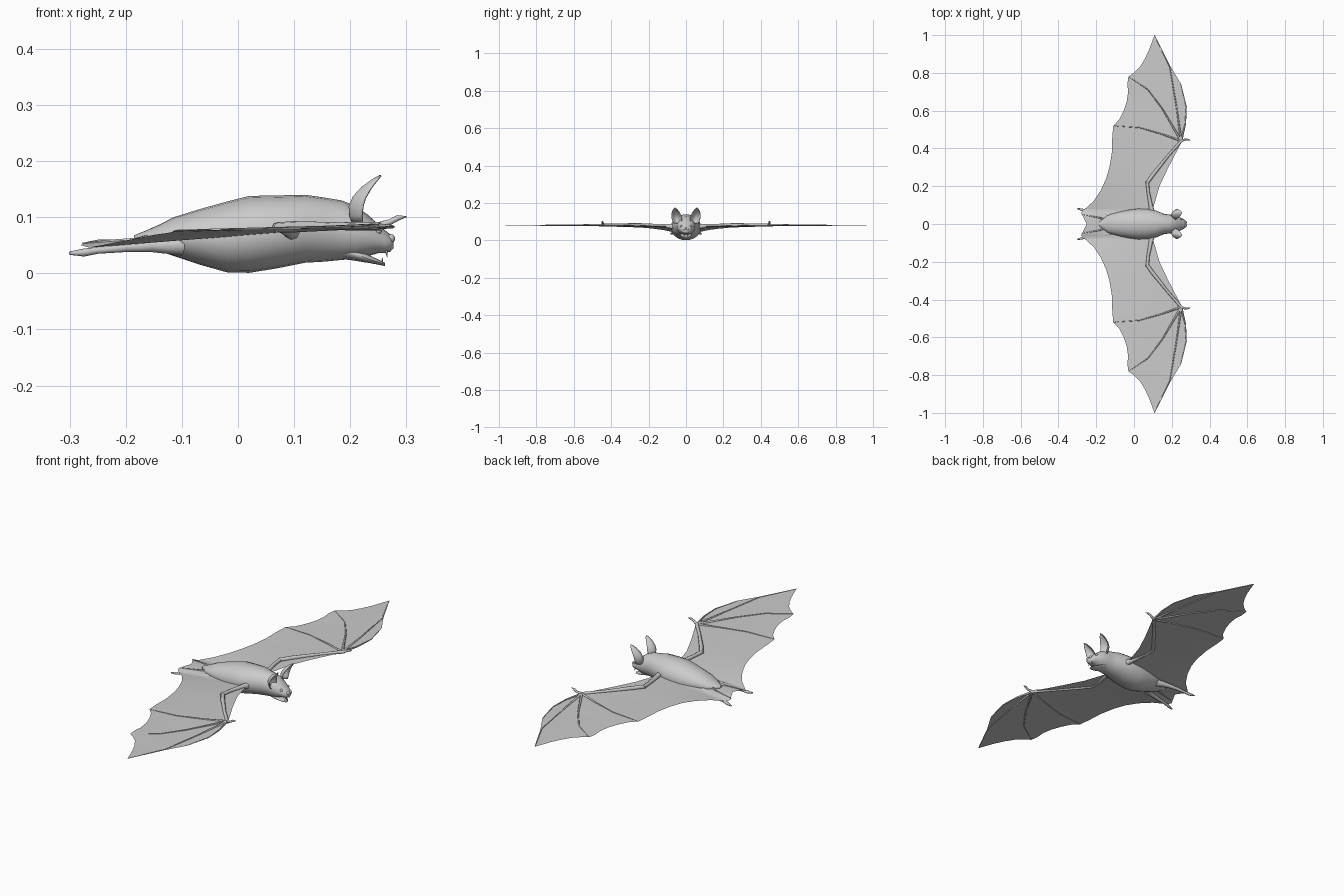
import bpy, bmesh, math
from mathutils import Vector

grey = bpy.data.materials.new("soft grey")
grey.diffuse_color = (0.6, 0.6, 0.6, 1)


def finish(name, bm, angle=60):
    mesh = bpy.data.meshes.new(name)
    bm.to_mesh(mesh)
    bm.free()
    ob = bpy.data.objects.new(name, mesh)
    bpy.context.collection.objects.link(ob)
    mesh.materials.append(grey)
    bpy.ops.object.select_all(action='DESELECT')
    ob.select_set(True)
    bpy.context.view_layer.objects.active = ob
    bpy.ops.object.shade_smooth_by_angle(angle=math.radians(angle))
    return ob


def skin(bm, rings):
    """Bridge closed rings of points and cap both ends."""
    rows = [[bm.verts.new(p) for p in ring] for ring in rings]
    n = len(rows[0])
    for a, b in zip(rows, rows[1:]):
        for i in range(n):
            j = (i + 1) % n
            bm.faces.new((a[i], a[j], b[j], b[i]))
    bm.faces.new(rows[0])
    bm.faces.new(rows[-1])
    bmesh.ops.recalc_face_normals(bm, faces=bm.faces)


def loft(name, stations, n=20):
    """Oval sections along x: (x, half width, low z, high z)."""
    rings = []
    for x, w, lo, hi in stations:
        ring = []
        for i in range(n):
            a = 2 * math.pi * i / n
            ring.append((x, w * math.cos(a), (lo + hi) / 2 + (hi - lo) / 2 * math.sin(a)))
        rings.append(ring)
    bm = bmesh.new()
    skin(bm, rings)
    return finish(name, bm)


def tube(name, pts, radii, n=8):
    """Tapered limb along a path."""
    pts = [Vector(p) for p in pts]
    rings = []
    for k, p in enumerate(pts):
        d = (pts[min(k + 1, len(pts) - 1)] - pts[max(k - 1, 0)]).normalized()
        s = d.cross(Vector((0.05, 0, 1))).normalized()
        t = d.cross(s)
        rings.append([p + radii[k] * (math.cos(2 * math.pi * i / n) * s
                      + math.sin(2 * math.pi * i / n) * t) for i in range(n)])
    bm = bmesh.new()
    skin(bm, rings)
    return finish(name, bm)


def lerp(table, t):
    for (a, va), (b, vb) in zip(table, table[1:]):
        if t <= b:
            return va + (vb - va) * (t - a) / (b - a)
    return table[-1][1]


# Body and upper head in one loft
loft("body", [
    (-0.185, 0.010, 0.058, 0.068), (-0.165, 0.026, 0.050, 0.076),
    (-0.14, 0.045, 0.040, 0.087), (-0.115, 0.054, 0.031, 0.100),
    (-0.07, 0.066, 0.016, 0.114), (-0.02, 0.076, 0.002, 0.128),
    (0.02, 0.081, 0.001, 0.138), (0.07, 0.080, 0.009, 0.139),
    (0.12, 0.070, 0.019, 0.140), (0.155, 0.055, 0.021, 0.135),
    (0.185, 0.050, 0.024, 0.130), (0.21, 0.048, 0.026, 0.120),
    (0.232, 0.041, 0.031, 0.104), (0.25, 0.033, 0.036, 0.088),
    (0.262, 0.026, 0.036, 0.077), (0.272, 0.020, 0.039, 0.069),
    (0.277, 0.010, 0.045, 0.062)])

# Open lower jaw
loft("lower_jaw", [
    (0.18, 0.030, 0.026, 0.060), (0.21, 0.032, 0.022, 0.046),
    (0.235, 0.026, 0.018, 0.032), (0.252, 0.019, 0.015, 0.024),
    (0.262, 0.010, 0.013, 0.019)], 14)

# Wing and tail membrane: front and rear edge x along the span
front = [(0, 0.0), (0.04, 0.07), (0.08, 0.10), (0.2, 0.135), (0.3, 0.182), (0.43, 0.25),
         (0.52, 0.267), (0.62, 0.28), (0.74, 0.25), (0.84, 0.19), (1.0, 0.11)]
rear = [(0, -0.25), (0.03, -0.265), (0.06, -0.28), (0.075, -0.265), (0.12, -0.215),
        (0.18, -0.175), (0.24, -0.148), (0.3, -0.13), (0.38, -0.117), (0.46, -0.115),
        (0.52, -0.11), (0.55, -0.08), (0.6, -0.055), (0.65, -0.038), (0.7, -0.031),
        (0.74, -0.035), (0.78, -0.03), (0.80, 0.0), (0.83, 0.03), (0.87, 0.055),
        (0.92, 0.079), (1.0, 0.108)]
front_z = [(0, 0.065), (0.08, 0.075), (0.25, 0.081), (0.45, 0.084), (1.0, 0.080)]
rear_z = [(0, 0.060), (0.04, 0.056), (0.075, 0.046), (0.14, 0.060), (0.25, 0.070),
          (0.5, 0.077), (1.0, 0.080)]


def wing_z(x, y):
    a, b = lerp(rear, y), lerp(front, y)
    f = min(max((x - a) / max(b - a, 0.001), 0), 1)
    return lerp(rear_z, y) * (1 - f) + lerp(front_z, y) * f


spans = sorted({y for y, _ in front + rear})
bm = bmesh.new()
rows = []
for y in [-s for s in spans[:0:-1]] + spans:
    a, b = lerp(rear, abs(y)), lerp(front, abs(y))
    xs = [a + (b - a) * i / 8 for i in range(9)]
    rows.append([bm.verts.new((x, y, wing_z(x, abs(y)))) for x in xs])
for p, q in zip(rows, rows[1:]):
    for i in range(8):
        bm.faces.new((p[i], p[i + 1], q[i + 1], q[i]))
finish("wing_membrane", bm)

for side, s in (("left", 1), ("right", -1)):
    def on_wing(pts, lift=0.0):
        return [(x, s * y, wing_z(x, y) + lift) for x, y in pts]

    # Upper arm, forearm and thumb claw
    tube(side + "_upper_arm", [(0.10, s * 0.05, 0.072), (0.088, s * 0.10, 0.077),
         (0.075, s * 0.17, 0.081), (0.070, s * 0.225, 0.082)], [0.016, 0.011, 0.008, 0.009])
    tube(side + "_forearm", [(0.068, s * 0.215, 0.082), (0.10, s * 0.26, 0.083),
         (0.18, s * 0.36, 0.084), (0.255, s * 0.445, 0.084)], [0.009, 0.010, 0.007, 0.008])
    tube(side + "_thumb", [(0.25, s * 0.44, 0.084), (0.272, s * 0.448, 0.092),
         (0.285, s * 0.446, 0.099), (0.30, s * 0.443, 0.101)], [0.007, 0.005, 0.005, 0.001])

    # Finger bones spread from the wrist
    fingers = [
        [(0.25, 0.44), (0.272, 0.53), (0.277, 0.62), (0.247, 0.74)],
        [(0.25, 0.44), (0.225, 0.62), (0.19, 0.83), (0.112, 0.99)],
        [(0.25, 0.44), (0.15, 0.61), (0.075, 0.71), (-0.028, 0.78)],
        [(0.25, 0.44), (0.15, 0.475), (0.03, 0.51), (-0.108, 0.52)]]
    for i, f in enumerate(fingers):
        tube(f"{side}_finger_{i + 1}", on_wing(f), [0.006, 0.0035, 0.0025, 0.001], 6)

    # Hind leg and foot
    tube(side + "_hind_leg", [(-0.10, s * 0.040, 0.050), (-0.155, s * 0.056, 0.049),
         (-0.20, s * 0.064, 0.046), (-0.25, s * 0.070, 0.041), (-0.275, s * 0.075, 0.037),
         (-0.30, s * 0.082, 0.036)], [0.018, 0.011, 0.008, 0.006, 0.007, 0.003])
    # Tail spur along the membrane
    tube(side + "_tail_spur", [(-0.15, s * 0.02, 0.066), (-0.18, s * 0.032, 0.060),
         (-0.22, s * 0.04, 0.058), (-0.278, s * 0.05, 0.054)], [0.006, 0.004, 0.003, 0.001], 6)

    # Cupped ear: v runs from base to tip, u across; hollow faces forward
    bm = bmesh.new()
    rows = []
    for v, half in ((0, 0.019), (0.15, 0.024), (0.35, 0.027), (0.55, 0.025),
                    (0.75, 0.019), (0.9, 0.011), (1, 0.002)):
        row = []
        for i in range(9):
            u = i / 4 - 1
            cup = 0.9 * half * (1 - u * u)
            row.append(bm.verts.new((0.222 + 0.033 * v - cup - 0.012 * math.sin(math.pi * v),
                                     s * (0.045 + 0.014 * v + u * half),
                                     0.090 + 0.084 * v)))
        rows.append(row)
    for p, q in zip(rows, rows[1:]):
        for i in range(8):
            bm.faces.new((p[i], p[i + 1], q[i + 1], q[i]))
    bmesh.ops.recalc_face_normals(bm, faces=bm.faces)
    ear = finish(side + "_ear", bm)
    mod = ear.modifiers.new("thickness", 'SOLIDIFY')
    mod.thickness = 0.003
    mod.offset = 0

    # Eye, nostril lobe and fangs
    for name, pos, r in (("_eye", (0.25, 0.026, 0.076), 0.006),
                         ("_nostril", (0.272, 0.009, 0.062), 0.008)):
        bm = bmesh.new()
        bmesh.ops.create_uvsphere(bm, u_segments=12, v_segments=8, radius=r)
        bmesh.ops.translate(bm, verts=bm.verts, vec=(pos[0], s * pos[1], pos[2]))
        finish(side + name, bm)
    tube(side + "_upper_fang", [(0.264, s * 0.012, 0.042), (0.266, s * 0.012, 0.028)],
         [0.003, 0.0004], 6)
    tube(side + "_lower_fang", [(0.256, s * 0.009, 0.018), (0.258, s * 0.009, 0.028)],
         [0.0025, 0.0004], 6)
